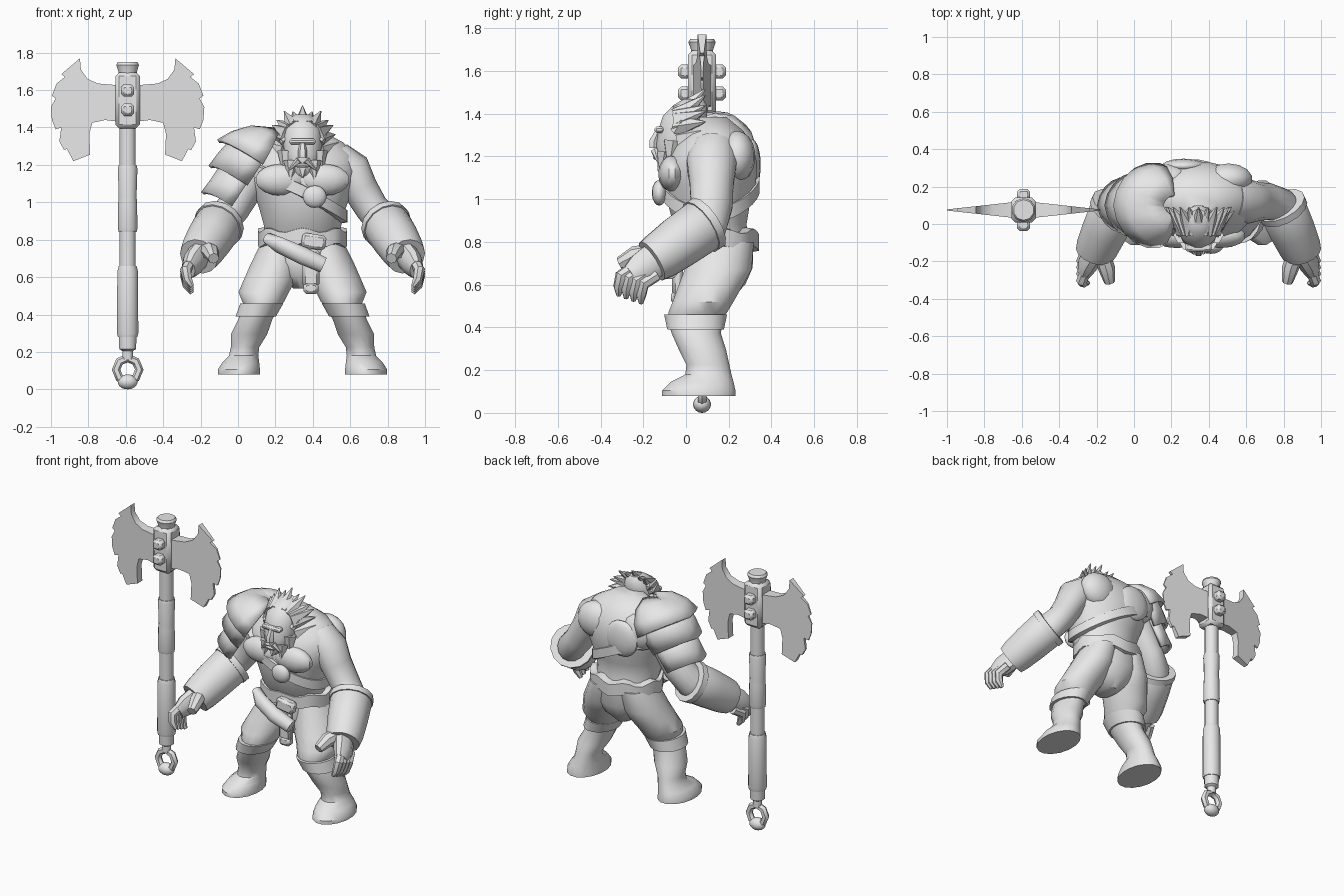
import bpy, bmesh
from math import sin, cos, pi, radians
from mathutils import Vector, Matrix

default = bpy.data.objects.get("Cube")
if default:
    bpy.data.objects.remove(default, do_unlink=True)

BODY_X = 0.345              # centre line of the warrior
AXE_X, AXE_Y = -0.59, 0.075  # centre line of the axe
SIDES = (("left", 1), ("right", -1))
parts = []

grey = bpy.data.materials.new("plain grey")
grey.use_nodes = True
grey.diffuse_color = (0.8, 0.8, 0.8, 1)
grey.node_tree.nodes["Principled BSDF"].inputs["Base Color"].default_value = grey.diffuse_color


def finish(name, bm):
    bmesh.ops.recalc_face_normals(bm, faces=bm.faces)
    mesh = bpy.data.meshes.new(name)
    bm.to_mesh(mesh)
    bm.free()
    mesh.materials.append(grey)
    obj = bpy.data.objects.new(name, mesh)
    bpy.context.scene.collection.objects.link(obj)
    parts.append(obj)
    return obj


def loft(name, rings, wrap=True, caps=True, loop=False):
    bm = bmesh.new()
    rows = [[bm.verts.new(p) for p in ring] for ring in rings]
    pairs = list(zip(rows, rows[1:]))
    if loop:
        pairs.append((rows[-1], rows[0]))
    for a, b in pairs:
        count = len(a)
        for i in range(count if wrap else count - 1):
            j = (i + 1) % count
            bm.faces.new((a[i], a[j], b[j], b[i]))
    if caps:
        bm.faces.new(rows[0])
        bm.faces.new(rows[-1])
    return finish(name, bm)


def stack(name, sections, side=1, n=16, cx=BODY_X):
    """Horizontal ovals, each (z, x0, x1, y0, y1)."""
    rings = []
    for z, x0, x1, y0, y1 in sections:
        ring = []
        for i in range(n):
            a = 2 * pi * (i + 0.5) / n
            x = (x0 + x1) / 2 + (x1 - x0) / 2 * cos(a)
            y = (y0 + y1) / 2 + (y1 - y0) / 2 * sin(a)
            ring.append((cx + side * x, y, z))
        rings.append(ring)
    return loft(name, rings)


def limb(name, points, side=1, n=12, flat=1.0):
    """Tube along points, each (x, y, z, radius)."""
    path = [Vector(p[:3]) for p in points]
    rings = []
    for k, p in enumerate(path):
        t = (path[min(k + 1, len(path) - 1)] - path[max(k - 1, 0)]).normalized()
        ref = Vector((0, 1, 0)) if abs(t.x) > 0.8 else Vector((1, 0, 0))
        v = t.cross(ref).normalized()
        u = v.cross(t)
        r = points[k][3]
        ring = [p + r * (flat * u * cos(2 * pi * i / n) + v * sin(2 * pi * i / n)) for i in range(n)]
        rings.append([(BODY_X + side * q.x, q.y, q.z) for q in ring])
    return loft(name, rings)


def ball(name, centre, size):
    bm = bmesh.new()
    place = Matrix.Translation(centre) @ Matrix.Diagonal((*size, 1))
    bmesh.ops.create_uvsphere(bm, u_segments=14, v_segments=9, radius=1, matrix=place)
    return finish(name, bm)


def box(name, centre, size, bevel=0.015, tilt=0):
    bm = bmesh.new()
    place = Matrix.Translation(centre) @ Matrix.Rotation(tilt, 4, "Y") @ Matrix.Diagonal((*size, 1))
    bmesh.ops.create_cube(bm, size=1, matrix=place)
    bmesh.ops.bevel(bm, geom=bm.edges[:], offset=bevel, segments=1, affect="EDGES")
    return finish(name, bm)


# Torso and pelvis: (z, half width, front, back)
TORSO = [(0.78, 0.20, 0.01, 0.31), (0.88, 0.21, -0.06, 0.285), (0.97, 0.235, -0.085, 0.30),
         (1.07, 0.27, -0.11, 0.33), (1.17, 0.31, -0.105, 0.335), (1.25, 0.29, -0.06, 0.315),
         (1.32, 0.22, 0.0, 0.27), (1.385, 0.10, 0.05, 0.19)]
stack("torso", [(z, -w, w, f, b) for z, w, f, b in TORSO], n=20)
stack("pelvis", [(0.54, -0.05, 0.05, 0.06, 0.22), (0.60, -0.14, 0.14, 0.0, 0.28),
                 (0.68, -0.20, 0.20, -0.01, 0.315), (0.82, -0.21, 0.21, 0.0, 0.32)])


def torso_at(z):
    for a, b in zip(TORSO, TORSO[1:]):
        if z <= b[0]:
            f = max(0, (z - a[0]) / (b[0] - a[0]))
            return [a[i] + f * (b[i] - a[i]) for i in (1, 2, 3)]
    return TORSO[-1][1:]


def band(name, height, slope, half, out, wave=0.0):
    """Closed strip wrapped around the torso."""
    rings = []
    steps = 32
    for k in range(steps):
        a = 2 * pi * k / steps
        z = height - slope * 0.27 * cos(a) + wave * sin(7 * a)
        w, front, back = torso_at(z)
        ring = []
        for grow, dz in ((-0.03, -half), (out, -half * 0.8), (out, half * 0.8), (-0.03, half)):
            ring.append((BODY_X + (w + grow) * cos(a),
                         (front + back) / 2 + ((back - front) / 2 + grow) * sin(a), z + dz))
        rings.append(ring)
    return loft(name, rings, caps=False, loop=True)


# Chest strap with round clasp and back plate, fur belt, horn and loin cloth
band("chest_strap", 1.06, 0.5, 0.04, 0.018)
band("fur_belt", 0.81, 0, 0.05, 0.035, wave=0.012)
ball("strap_clasp", (BODY_X + 0.065, -0.125, 1.03), (0.065, 0.035, 0.06))
ball("back_plate", (BODY_X - 0.08, 0.31, 1.16), (0.12, 0.04, 0.12))
limb("belt_horn", [(-0.19, -0.02, 0.81, 0.03), (-0.12, -0.07, 0.77, 0.045),
                   (0.0, -0.09, 0.715, 0.05), (0.11, -0.08, 0.665, 0.045)], n=10)
box("belt_buckle", (BODY_X + 0.06, -0.06, 0.79), (0.13, 0.06, 0.08), tilt=0.15)
box("loin_cloth", (BODY_X + 0.045, -0.04, 0.65), (0.09, 0.05, 0.20))
box("loin_cloth_tip", (BODY_X + 0.045, -0.04, 0.54), (0.08, 0.06, 0.06))

# Limbs, mirrored
TROUSER = [(0.80, 0.0, 0.215, 0.03, 0.32), (0.67, 0.01, 0.28, -0.01, 0.31),
           (0.59, 0.03, 0.315, -0.04, 0.265), (0.52, 0.07, 0.345, -0.065, 0.225),
           (0.47, 0.095, 0.325, -0.085, 0.195), (0.44, 0.12, 0.31, -0.08, 0.17)]
BOOT = [(0.45, 0.115, 0.32, -0.095, 0.18), (0.374, 0.16, 0.345, -0.07, 0.165),
        (0.294, 0.187, 0.385, -0.035, 0.19), (0.225, 0.23, 0.385, 0.0, 0.205),
        (0.18, 0.235, 0.395, -0.005, 0.215), (0.145, 0.23, 0.43, -0.075, 0.225),
        (0.105, 0.225, 0.455, -0.115, 0.235), (0.08, 0.225, 0.455, -0.115, 0.235)]
CUFF = [(0.46, 0.10, 0.335, -0.105, 0.195), (0.39, 0.14, 0.36, -0.09, 0.18)]
ARM = [(0.18, 0.13, 1.23, 0.11), (0.26, 0.12, 1.17, 0.12), (0.31, 0.12, 1.07, 0.105),
       (0.37, 0.12, 0.97, 0.10), (0.44, 0.10, 0.89, 0.10), (0.50, 0.0, 0.82, 0.10)]
BRACER = [(0.44, 0.10, 0.89, 0.115), (0.455, 0.07, 0.87, 0.13), (0.50, -0.03, 0.80, 0.125),
          (0.54, -0.12, 0.735, 0.115), (0.555, -0.16, 0.71, 0.105)]
HAND = [(0.55, -0.14, 0.72, 0.085), (0.59, -0.21, 0.67, 0.08), (0.61, -0.26, 0.64, 0.055)]
THUMB = [(0.52, -0.15, 0.75, 0.045), (0.49, -0.24, 0.735, 0.045), (0.475, -0.31, 0.70, 0.03)]

for label, s in SIDES:
    stack(label + "_trouser_leg", TROUSER, s)
    stack(label + "_boot", BOOT, s)
    stack(label + "_boot_cuff", CUFF, s)
    limb(label + "_arm", ARM, s, n=14, flat=0.9)
    limb(label + "_bracer", BRACER, s, n=14)
    limb(label + "_bracer_rim", [(x, y, z, 0.137) for x, y, z, r in BRACER[:2]], s, n=14)
    limb(label + "_hand", HAND, s, n=10, flat=0.7)
    limb(label + "_thumb", THUMB, s, n=8)
    for f in range(4):
        y = -0.305 + 0.035 * f
        z = 0.64 - 0.012 * f
        limb(f"{label}_finger_{f + 1}", [(0.60, y + 0.06, z + 0.04, 0.03), (0.625, y, z, 0.03),
             (0.615, y - 0.01, z - 0.05, 0.026), (0.59, y - 0.01, z - 0.09, 0.012)], s, n=7)
    ball(label + "_chest_muscle", (BODY_X + s * 0.115, -0.065, 1.12), (0.14, 0.065, 0.085))
    ball(label + "_shoulder_blade", (BODY_X + s * 0.16, 0.24, 1.2), (0.13, 0.085, 0.12))

# Head and face
stack("head", [(1.14, -0.04, 0.04, -0.11, -0.02), (1.19, -0.08, 0.08, -0.14, 0.02),
               (1.26, -0.10, 0.10, -0.14, 0.06), (1.33, -0.105, 0.105, -0.13, 0.09),
               (1.39, -0.10, 0.10, -0.11, 0.10), (1.44, -0.075, 0.075, -0.06, 0.10),
               (1.47, -0.04, 0.04, -0.01, 0.08)])
box("brow", (BODY_X, -0.125, 1.325), (0.14, 0.045, 0.03), 0.01)
limb("nose", [(0, -0.13, 1.32, 0.015), (0, -0.15, 1.27, 0.025), (0, -0.15, 1.24, 0.025)], n=6)
box("lower_lip", (BODY_X, -0.14, 1.195), (0.07, 0.03, 0.02), 0.008)


def spike(name, base, tip, r, side=1):
    limb(name, [(*base, r), (*tip, 0.003)], side, n=6)


# Mane fan and beard locks
for k in range(-5, 6):
    a = radians(17 * k)
    spike(f"mane_lock_{k + 6}", (0.075 * sin(a), -0.03, 1.34 + 0.06 * cos(a)),
          (0.175 * sin(a), 0.09, 1.35 + (0.165 if k % 2 == 0 else 0.14) * cos(a)), 0.055)
for label, s in SIDES:
    spike(label + "_ear", (0.095, -0.05, 1.32), (0.13, -0.02, 1.37), 0.025, s)
    spike(label + "_neck_lock", (0.09, 0.0, 1.27), (0.19, 0.07, 1.32), 0.06, s)
    spike(label + "_cheek_lock", (0.085, -0.06, 1.27), (0.10, -0.08, 1.14), 0.05, s)
    spike(label + "_beard_lock", (0.06, -0.10, 1.22), (0.065, -0.12, 1.11), 0.042, s)
    spike(label + "_moustache", (0.02, -0.145, 1.225), (0.075, -0.13, 1.17), 0.02, s)
spike("chin_lock", (0, -0.10, 1.19), (0, -0.13, 1.13), 0.045)

# Right pauldron: three overlapping curved plates, sections (t, out, width)
PIVOT = Vector((BODY_X - 0.26, 0.10, 1.2))
DOWN, OUT = Vector((-0.55, 0, -0.83)), Vector((-0.83, 0, 0.55))
PLATES = {"top": [(-0.19, 0.04, 0.05), (-0.15, 0.13, 0.14), (-0.08, 0.19, 0.20), (0.0, 0.23, 0.22)],
          "middle": [(-0.05, 0.17, 0.19), (0.05, 0.185, 0.185), (0.14, 0.19, 0.17)],
          "lower": [(0.09, 0.14, 0.15), (0.20, 0.14, 0.145), (0.28, 0.145, 0.14)]}
for label, sections in PLATES.items():
    rings = []
    for t, out, width in sections:
        arc = [radians(-100 + 20 * i) for i in range(11)]
        rings.append([PIVOT + DOWN * (t - 0.03 * abs(sin(a))) + OUT * out * cos(a)
                      + Vector((0, width * sin(a), 0)) for a in arc])
    plate = loft(label + "_pauldron_plate", rings, wrap=False, caps=False)
    shell = plate.modifiers.new("thickness", "SOLIDIFY")
    shell.thickness = 0.022
    shell.offset = 0


# Axe shaft
def rod(name, profile, n=10):
    stack(name, [(z, -r, r, AXE_Y - r, AXE_Y + r) for z, r in profile], n=n, cx=AXE_X)


rod("axe_shaft", [(0.22, 0.045), (1.45, 0.045)])
rod("upper_grip", [(0.84, 0.05), (0.86, 0.055), (1.0, 0.053), (1.03, 0.05), (1.18, 0.055), (1.2, 0.05)])
rod("lower_grip", [(0.28, 0.055), (0.30, 0.06), (0.63, 0.058), (0.66, 0.05)])
rod("pommel", [(0.16, 0.03), (0.205, 0.03), (0.215, 0.047), (0.28, 0.05)])
rod("axe_cap", [(1.67, 0.05), (1.70, 0.052), (1.735, 0.064), (1.75, 0.055)])
box("axe_head_block", (AXE_X, AXE_Y, 1.545), (0.13, 0.132, 0.30), 0.02)
for label, s in (("front", -1), ("back", 1)):
    for level, z in (("upper", 1.597), ("lower", 1.495)):
        box(f"{label}_{level}_stud", (AXE_X, AXE_Y + s * 0.08, z), (0.07, 0.065, 0.065), 0.015)

# Pommel ring
rings = []
for k in range(8):
    a = 2 * pi * k / 8
    arm = Vector((sin(a), 0, cos(a)))
    centre = Vector((AXE_X, AXE_Y, 0.105)) + arm * 0.062
    rings.append([centre + 0.023 * (arm * cos(b * pi / 3) + Vector((0, sin(b * pi / 3), 0)))
                  for b in range(6)])
loft("pommel_ring", rings, caps=False, loop=True)
ball("ring_weight", (AXE_X, AXE_Y, 0.04), (0.055, 0.042, 0.04))

# Axe blades: notched outline, thinning towards the edge
BLADE = [(0.04, 1.625), (0.16, 1.635), (0.215, 1.66), (0.25, 1.71), (0.255, 1.77), (0.355, 1.685),
         (0.335, 1.67), (0.38, 1.635), (0.405, 1.57), (0.385, 1.555), (0.41, 1.51), (0.405, 1.44),
         (0.385, 1.39), (0.355, 1.40), (0.365, 1.325), (0.34, 1.28), (0.325, 1.285), (0.29, 1.22),
         (0.20, 1.255), (0.205, 1.365), (0.19, 1.425), (0.12, 1.44), (0.04, 1.43)]
for label, s in SIDES:
    rings = [[(AXE_X + s * x, AXE_Y + face * (0.003 + 0.045 * (1 - x / 0.41)), z) for x, z in BLADE]
             for face in (-1, 1)]
    loft(label + "_axe_blade", rings)

# Smooth shading with sharp edges kept
for obj in bpy.context.selected_objects:
    obj.select_set(False)
for obj in parts:
    obj.select_set(True)
bpy.context.view_layer.objects.active = parts[0]
bpy.ops.object.shade_smooth_by_angle(angle=radians(40))
